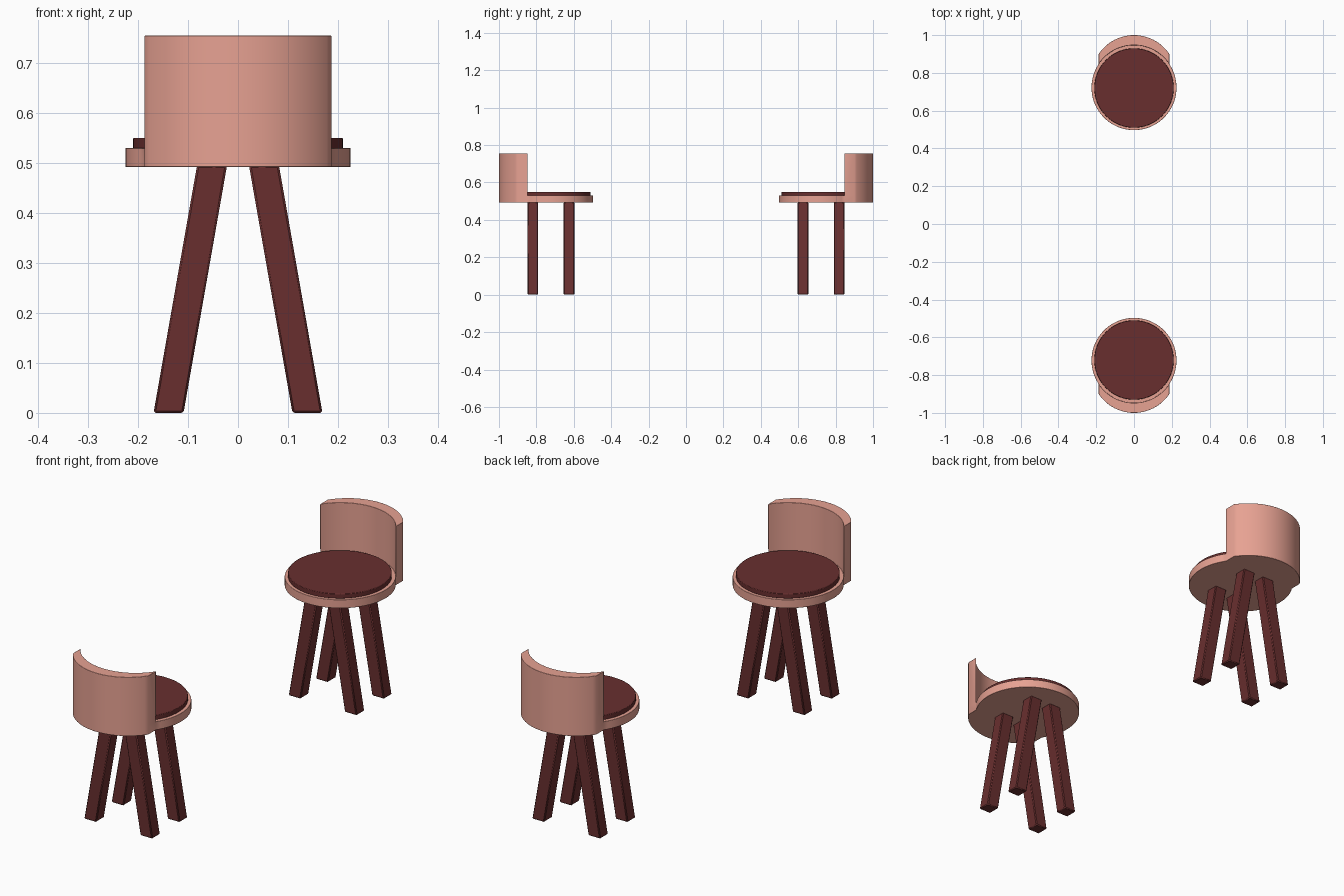
import bpy, bmesh
from math import sin, cos, pi, acos

if "Cube" in bpy.data.objects:
    bpy.data.objects.remove(bpy.data.objects["Cube"])

CY, R, HALF = 0.722, 0.225, 0.187      # stool centre, seat radius, backrest half width
Z0, Z1, Z2 = 0.492, 0.53, 0.755        # seat bottom, seat top, backrest top


def material(name, col):
    m = bpy.data.materials.new(name)
    m.diffuse_color = (*col, 1)
    m.use_nodes = True
    m.node_tree.nodes["Principled BSDF"].inputs["Base Color"].default_value = m.diffuse_color
    return m


pink = material("pink_shell", (0.80, 0.36, 0.29))
dark = material("dark_wood", (0.14, 0.028, 0.028))


def finish(bm, name, mat, bevel, segments):
    bmesh.ops.recalc_face_normals(bm, faces=bm.faces)
    me = bpy.data.meshes.new(name)
    bm.to_mesh(me)
    bm.free()
    ob = bpy.data.objects.new(name, me)
    bpy.context.collection.objects.link(ob)
    me.materials.append(mat)
    mod = ob.modifiers.new("soft_edges", 'BEVEL')
    mod.width, mod.segments = bevel, segments
    mod.limit_method, mod.angle_limit = 'ANGLE', 0.7
    bpy.ops.object.select_all(action='DESELECT')
    ob.select_set(True)
    bpy.context.view_layer.objects.active = ob
    bpy.ops.object.shade_smooth_by_angle(angle=0.7)
    return ob


def arc(a, b, n, dy=0.0):
    return [(R * cos(a + (b - a) * i / n), R * sin(a + (b - a) * i / n) + dy)
            for i in range(n + 1)]


def shell(name, s):
    # round seat plus curved backrest lobe, as one closed skin
    bm, cache = bmesh.new(), {}

    def v(p, z):
        key = (round(p[0], 5), round(p[1], 5), z)
        if key not in cache:
            cache[key] = bm.verts.new((p[0], s * (CY + p[1]), z))
        return cache[key]

    def cap(loop, z):
        bm.faces.new([v(p, z) for p in loop])

    def walls(loop, za, zb):
        for p, q in zip(loop, loop[1:] + loop[:1]):
            bm.faces.new([v(p, za), v(q, za), v(q, zb), v(p, zb)])

    a = acos(HALF / R)
    inner = arc(a, pi - a, 28)
    outer = arc(a, pi - a, 28, 0.053)
    front = arc(pi - a, 2 * pi + a, 52)[1:-1]
    lobe = outer + inner[::-1]
    cap(inner + front, Z0)
    cap(inner + front, Z1)
    for i in range(28):
        strip = [inner[i], inner[i + 1], outer[i + 1], outer[i]]
        cap(strip, Z0)
        cap(strip, Z2)
    walls(outer + [inner[-1]] + front + [inner[0]], Z0, Z1)
    walls(lobe, Z1, Z2)
    finish(bm, name, pink, 0.002, 2)


def cushion(name, s):
    # thin round seat pad
    bm = bmesh.new()
    bmesh.ops.create_cone(bm, cap_ends=True, segments=80, radius1=0.21, radius2=0.21, depth=0.021)
    bmesh.ops.translate(bm, verts=bm.verts, vec=(0, s * (CY - 0.002), 0.5395))
    finish(bm, name, dark, 0.002, 2)


def leg(name, sx, y):
    # square post splayed sideways, with chamfered corners
    bm = bmesh.new()
    bmesh.ops.create_cube(bm, size=1)
    for vert in bm.verts:
        top = vert.co.z > 0
        cx = 0.052 if top else 0.139
        vert.co = (sx * cx + vert.co.x * 0.060, y + vert.co.y * 0.057, 0.495 if top else 0)
    finish(bm, name, dark, 0.004, 1)


for label, s in (("front", -1), ("rear", 1)):
    shell(label + "_seat_and_backrest", s)
    cushion(label + "_cushion", s)
    for sx, side in ((-1, "left"), (1, "right")):
        for dy, pos in ((-0.0965, "inner"), (0.0965, "outer")):
            leg(f"{label}_{pos}_{side}_leg", sx, s * (CY + dy))
